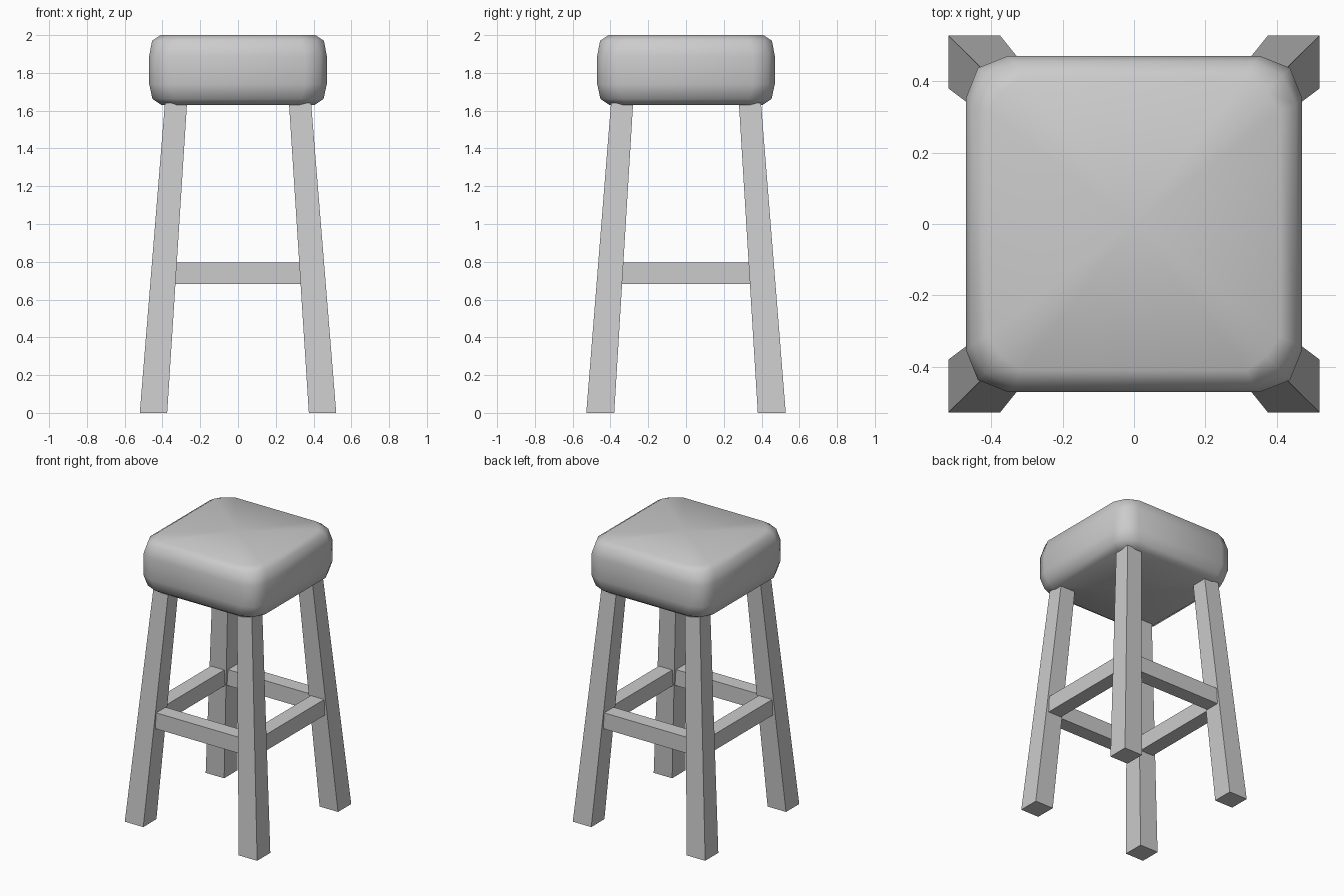
import bpy, bmesh

if "Cube" in bpy.data.objects:
    bpy.data.objects.remove(bpy.data.objects["Cube"])


def make_object(name, bm, smooth=False):
    bmesh.ops.recalc_face_normals(bm, faces=bm.faces[:])
    mesh = bpy.data.meshes.new(name)
    bm.to_mesh(mesh)
    bm.free()
    for p in mesh.polygons:
        p.use_smooth = smooth
    ob = bpy.data.objects.new(name, mesh)
    bpy.context.collection.objects.link(ob)
    return ob


def loft(name, rings, smooth=False, poke=False):
    """Skin a stack of equal-length rings and cap both ends."""
    bm = bmesh.new()
    vs = [[bm.verts.new(p) for p in ring] for ring in rings]
    n = len(vs[0])
    for a, b in zip(vs, vs[1:]):
        for i in range(n):
            j = (i + 1) % n
            bm.faces.new((a[i], a[j], b[j], b[i]))
    caps = [bm.faces.new(vs[0]), bm.faces.new(vs[-1])]
    if poke:
        bmesh.ops.poke(bm, faces=caps)
    return make_object(name, bm, smooth)


def rounded_square(h, c, s, z):
    """Twelve-sided square: half width h, corner point c, straight half length s."""
    ring = []
    x_y = [(h, s), (c, c), (s, h)]
    for _ in range(4):
        ring += [(x, y, z) for x, y in x_y]
        x_y = [(-y, x) for x, y in x_y]
    return ring


def rect(x0, x1, y0, y1, z):
    return [(x0, y0, z), (x1, y0, z), (x1, y1, z), (x0, y1, z)]


# Cushioned seat
profile = [(0.405, 0.365, 0.315, 1.63), (0.453, 0.417, 0.335, 1.662),
           (0.47, 0.437, 0.355, 1.74), (0.47, 0.437, 0.355, 1.89),
           (0.455, 0.417, 0.335, 1.97), (0.41, 0.37, 0.315, 2.0)]
loft("seat", [rounded_square(*p) for p in profile], smooth=True, poke=True)

# Four splayed, tapering legs
for side, sx in (("left", -1), ("right", 1)):
    for end, sy in (("front", -1), ("back", 1)):
        loft(f"{end}_{side}_leg", [
            rect(sx * 0.375, sx * 0.52, sy * 0.38, sy * 0.528, 0),
            rect(sx * 0.27, sx * 0.387, sy * 0.28, sy * 0.397, 1.64)])

# Square rails between the legs
Z0, Z1 = 0.683, 0.797
for name, s in (("front_rail", -1), ("back_rail", 1)):
    loft(name, [rect(-0.335, 0.335, s * 0.35, s * 0.455, z) for z in (Z0, Z1)])
for name, s in (("left_rail", -1), ("right_rail", 1)):
    loft(name, [rect(s * 0.34, s * 0.445, -0.345, 0.345, z) for z in (Z0, Z1)])
